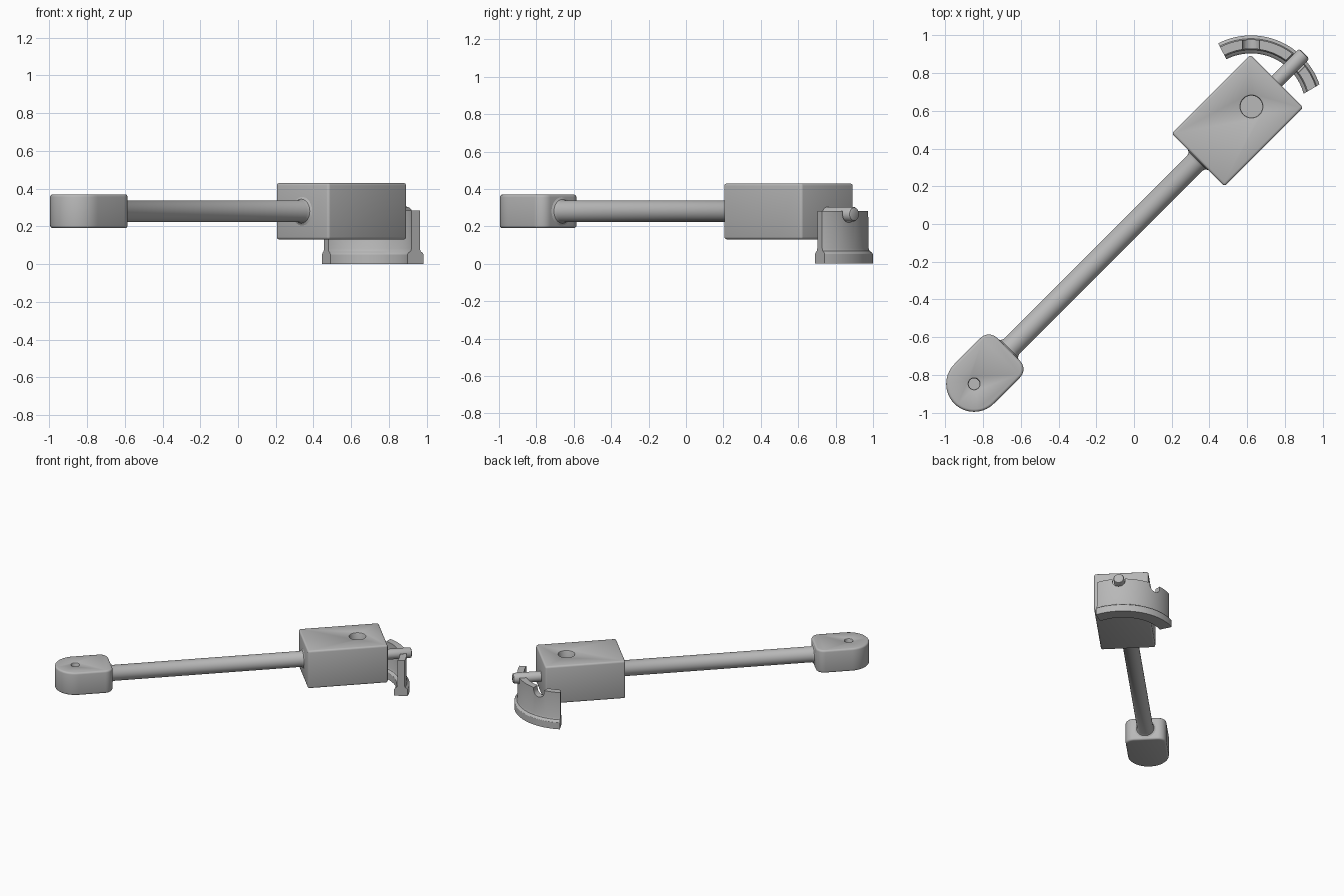
import bpy, bmesh
from math import radians, sin, cos, pi
from mathutils import Matrix, Vector

if "Cube" in bpy.data.objects:
    bpy.data.objects.remove(bpy.data.objects["Cube"])

grey = bpy.data.materials.new("plain_grey")
grey.use_nodes = True
grey.diffuse_color = (0.48, 0.48, 0.48, 1)
grey.node_tree.nodes["Principled BSDF"].inputs["Base Color"].default_value = grey.diffuse_color

DIAGONAL = Matrix.Rotation(radians(45), 4, 'Z')   # the arm runs along x = y
AXIS_Z = 0.28


def finish(name, bm, matrix=Matrix()):
    bmesh.ops.remove_doubles(bm, verts=bm.verts, dist=1e-5)
    bmesh.ops.recalc_face_normals(bm, faces=bm.faces)
    bm.transform(matrix)
    mesh = bpy.data.meshes.new(name)
    bm.to_mesh(mesh)
    bm.free()
    mesh.materials.append(grey)
    ob = bpy.data.objects.new(name, mesh)
    bpy.context.collection.objects.link(ob)
    return ob


def activate(ob):
    bpy.ops.object.select_all(action='DESELECT')
    ob.select_set(True)
    bpy.context.view_layer.objects.active = ob


def apply(ob, kind, **settings):
    activate(ob)
    mod = ob.modifiers.new(kind.lower(), kind)
    for key, value in settings.items():
        setattr(mod, key, value)
    bpy.ops.object.modifier_apply(modifier=mod.name)


def cut(ob, cutter):
    apply(ob, 'BOOLEAN', operation='DIFFERENCE', solver='EXACT', object=cutter)
    bpy.data.objects.remove(cutter)


def smooth(ob):
    activate(ob)
    bpy.ops.object.shade_smooth_by_angle(angle=radians(32))


def lathe(name, profile, matrix):
    """Turn (radius, height) points about z."""
    bm = bmesh.new()
    verts = [bm.verts.new((r, 0, h)) for r, h in profile]
    edges = [bm.edges.new(pair) for pair in zip(verts, verts[1:])]
    bmesh.ops.spin(bm, geom=verts + edges, axis=(0, 0, 1), cent=(0, 0, 0),
                   angle=2 * pi, steps=40)
    return finish(name, bm, matrix)


def prism(name, outline, z0, z1, matrix):
    bm = bmesh.new()
    face = bm.faces.new([bm.verts.new((x, y, z0)) for x, y in outline])
    top = bmesh.ops.extrude_face_region(bm, geom=[face])["geom"]
    bmesh.ops.translate(bm, vec=(0, 0, z1 - z0),
                        verts=[g for g in top if isinstance(g, bmesh.types.BMVert)])
    return finish(name, bm, matrix)


def arc(cx, cy, r, start, end, steps):
    angles = [radians(start + (end - start) * i / steps) for i in range(steps + 1)]
    return [(cx + r * cos(a), cy + r * sin(a)) for a in angles]


def blind_hole(u, radius, top, depth):
    """Cutter for a hole with a softened rim."""
    rim = 0.008
    profile = [(0, -depth), (radius, -depth), (radius, -rim),
               (radius + 0.003, -rim / 3), (radius + rim, 0), (radius + rim, 0.05), (0, 0.05)]
    return lathe("hole_cutter", profile, DIAGONAL @ Matrix.Translation((u, 0, top)))


# Main block
b0, b1, half = 0.48, 1.07, 0.198
block = prism("main_block", [(b0, -half), (b1, -half), (b1, half), (b0, half)],
              0.13, 0.43, DIAGONAL)
apply(block, 'BEVEL', width=0.014, segments=3)
cut(block, blind_hole(0.88, 0.058, 0.43, 0.14))
smooth(block)

# Rounded end knob
w, corner, flat, centre = 0.148, 0.062, -0.94, -1.198
outline = (arc(flat - corner, w - corner, corner, 0, 90, 8)
           + arc(centre, 0, w, 90, 270, 28)
           + arc(flat - corner, corner - w, corner, 270, 360, 8))
knob = prism("end_knob", outline, 0.19, 0.37, DIAGONAL)
apply(knob, 'BEVEL', width=0.014, segments=3, limit_method='ANGLE', angle_limit=radians(50))
cut(knob, blind_hole(centre, 0.029, 0.37, 0.09))
smooth(knob)

# Connecting rod with small fillets where it meets both ends
along = DIAGONAL @ Matrix.Translation((0, 0, AXIS_Z)) @ Matrix.Rotation(radians(90), 4, 'Y')
r = 0.058
rod = lathe("connecting_rod",
            [(0, flat - 0.03), (r + 0.018, flat - 0.03), (r + 0.018, flat), (r + 0.006, flat + 0.006),
             (r, flat + 0.02), (r, b0 - 0.02), (r + 0.006, b0 - 0.006),
             (r + 0.018, b0), (r + 0.018, b0 + 0.03), (0, b0 + 0.03)], along)
smooth(rod)

# Locating pin
tip, pr = 1.276, 0.039
pin = lathe("locating_pin",
            [(0, b1 - 0.03), (pr, b1 - 0.03), (pr, tip - 0.012), (pr - 0.004, tip - 0.004),
             (pr - 0.012, tip), (0, tip)], Matrix.Translation((0, 0, -0.015)) @ along)
smooth(pin)

# Curved bracket: a wall on a wider foot, swept about the block's hole
hub = Vector((0.62, 0.616, 0))
section = [(0.288, 0), (0.383, 0), (0.383, 0.052), (0.378, 0.06), (0.366, 0.068), (0.361, 0.083),
           (0.361, 0.283), (0.312, 0.283), (0.312, 0.083), (0.306, 0.068), (0.293, 0.06), (0.288, 0.052)]
bm = bmesh.new()
steps, rings = 48, []
for i in range(steps + 1):
    ring = []
    for rad, z in section:
        start = 15 + 4 * (rad - 0.288) / 0.095        # slanted first end
        a = radians(start + (117 - start) * i / steps)
        ring.append(bm.verts.new((rad * cos(a), rad * sin(a), z)))
    rings.append(ring)
n = len(section)
for a, b in zip(rings, rings[1:]):
    for k in range(n):
        bm.faces.new((a[k], a[(k + 1) % n], b[(k + 1) % n], b[k]))
bm.faces.new(rings[0])
bm.faces.new(rings[-1])
bracket = finish("curved_bracket", bm, Matrix.Translation(hub))

# Two round-bottomed notches in the wall
for angle in (45, 90):
    nr = 0.046
    shape = arc(0, 0, nr, 180, 360, 16) + [(nr, 0.1), (-nr, 0.1)]
    place = (Matrix.Translation(hub + Vector((0, 0, 0.266)))
             @ Matrix.Rotation(radians(angle + 90), 4, 'Z') @ Matrix.Rotation(radians(90), 4, 'X'))
    cut(bracket, prism("notch_cutter", shape, 0.27, 0.42, place))
smooth(bracket)
